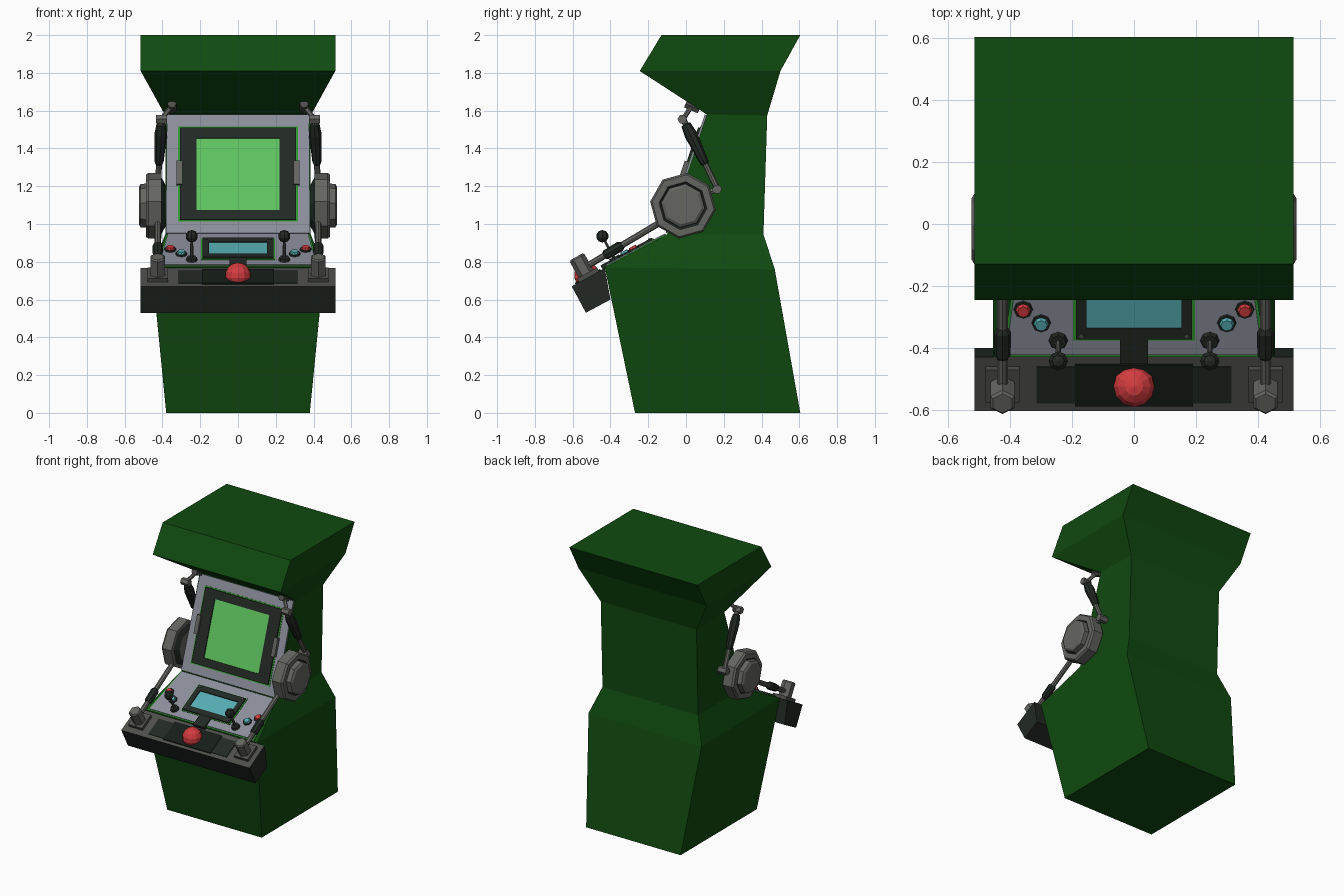
import bpy, bmesh, math
from mathutils import Vector

if "Cube" in bpy.data.objects:
    bpy.data.objects.remove(bpy.data.objects["Cube"])


def material(name, rgb):
    m = bpy.data.materials.new(name)
    m.diffuse_color = (*rgb, 1)
    m.use_nodes = True
    m.node_tree.nodes["Principled BSDF"].inputs["Base Color"].default_value = m.diffuse_color
    return m


GREEN = material("cabinet green", (0.005, 0.068, 0.005))
LAVENDER = material("panel lavender grey", (0.26, 0.27, 0.33))
SCREEN = material("screen green", (0.115, 0.56, 0.115))
TRIM = material("trim green", (0.03, 0.32, 0.03))
CYAN = material("display cyan", (0.09, 0.42, 0.45))
RED = material("button red", (0.66, 0.045, 0.05))
GREY = material("metal grey", (0.13, 0.13, 0.12))
STEEL = material("dark steel", (0.075, 0.077, 0.07))
DARK = material("dark plastic", (0.016, 0.022, 0.017))
BLACK = material("near black", (0.008, 0.012, 0.009))


def finish(name, bm, mats, mirror=False):
    bmesh.ops.recalc_face_normals(bm, faces=bm.faces)
    mesh = bpy.data.meshes.new(name)
    bm.to_mesh(mesh)
    bm.free()
    for m in mats:
        mesh.materials.append(m)
    ob = bpy.data.objects.new(name, mesh)
    bpy.context.collection.objects.link(ob)
    if mirror:
        ob.modifiers.new("Mirror", 'MIRROR').use_mirror_merge = False
    return ob


def loft(name, rings, mats, slots=None, mirror=False):
    """Skin closed rings; slots gives the material per band, last one the end cap."""
    bm = bmesh.new()
    vs = [[bm.verts.new(p) for p in r] for r in rings]
    n = len(vs[0])
    slots = slots or [0] * len(rings)
    bm.faces.new(vs[0])
    for k in range(len(vs) - 1):
        for i in range(n):
            j = (i + 1) % n
            f = bm.faces.new((vs[k][i], vs[k][j], vs[k + 1][j], vs[k + 1][i]))
            f.material_index = slots[k]
    bm.faces.new(vs[-1]).material_index = slots[-1]
    return finish(name, bm, mats, mirror)


def spin(name, p, q, steps, n, mats, slots=None, mirror=True, phase=0.0):
    """Turned part along p->q; steps are (fraction, radius)."""
    p, q = Vector(p), Vector(q)
    ax = (q - p).normalized()
    e2 = Vector((0, 0, 1))
    e2 = (e2 - ax * e2.dot(ax)).normalized()
    e1 = e2.cross(ax)
    rings = []
    for t, r in steps:
        c = p.lerp(q, t)
        rings.append([c + r * (math.cos(a) * e1 + math.sin(a) * e2)
                      for a in (phase + i * math.tau / n for i in range(n))])
    return loft(name, rings, mats, slots, mirror)


def ball(name, c, r, mat, mirror=False, n=10):
    bm = bmesh.new()
    bmesh.ops.create_uvsphere(bm, u_segments=n, v_segments=n // 2 + 1, radius=r)
    bmesh.ops.translate(bm, verts=bm.verts, vec=c)
    return finish(name, bm, [mat], mirror)


def slope(y0, z0, y1, z1):
    """Sloped frame: u across, v up the slope, w out of the surface."""
    d = Vector((0, y1 - y0, z1 - z0)).normalized()
    nrm = Vector((0, -d.z, d.y))
    return lambda u, v, w: Vector((u, y0, z0)) + d * v + nrm * w


desk = slope(-0.43, 0.77, -0.10, 0.945)
face = slope(-0.10, 0.945, 0.11, 1.58)
tray = slope(-0.605, 0.67, -0.43, 0.767)


def rect(fr, u0, u1, v0, v1, w):
    return [fr(u0, v0, w), fr(u1, v0, w), fr(u1, v1, w), fr(u0, v1, w)]


def plate(name, fr, u0, u1, v0, v1, w0, w1, mat, mirror=False):
    return loft(name, [rect(fr, u0, u1, v0, v1, w0), rect(fr, u0, u1, v0, v1, w1)], [mat], mirror=mirror)


def trapezoid(name, fr, ua, ub, v0, v1, w0, w1, mat):
    rings = [[fr(-ua, v0, w), fr(ua, v0, w), fr(ub, v1, w), fr(-ub, v1, w)] for w in (w0, w1)]
    return loft(name, rings, [mat])


def display(name, fr, outer, inner, top, depth, mats):
    """Raised frame with a recessed screen; outer and inner are (half width, v0, v1)."""
    rings = [rect(fr, -u, u, a, b, w) for (u, a, b), w in
             ((outer, 0), (outer, top), (inner, top), (inner, top - depth))]
    return loft(name, rings, mats, [0, 0, 0, 1])


# Cabinet: half width, front y, front z, back y, back z
rows = [(0.38, -0.27, 0, 0.605, 0), (0.455, -0.43, 0.77, 0.47, 0.76),
        (0.385, -0.10, 0.945, 0.41, 0.945), (0.385, 0.11, 1.58, 0.43, 1.575),
        (0.515, -0.245, 1.81, 0.50, 1.81), (0.515, -0.13, 2.0, 0.605, 2.0)]
loft("cabinet", [[(-w, yf, zf), (w, yf, zf), (w, yb, zb), (-w, yb, zb)]
                 for w, yf, zf, yb, zb in rows], [GREEN])

# Main screen
trapezoid("screen_panel", face, 0.382, 0.376, 0.005, 0.665, -0.005, 0.010, LAVENDER)
plate("screen_trim", face, -0.318, 0.318, 0.068, 0.598, 0, 0.013, TRIM)
display("main_screen", face, (0.308, 0.076, 0.59), (0.22, 0.13, 0.53), 0.022, 0.007, [DARK, SCREEN])
plate("screen_clip", face, 0.295, 0.325, 0.27, 0.40, 0.005, 0.034, GREY, True)

# Control desk
trapezoid("control_trim", desk, 0.425, 0.38, 0.003, 0.368, -0.005, 0.005, TRIM)
trapezoid("control_panel", desk, 0.415, 0.372, 0.012, 0.365, -0.005, 0.010, LAVENDER)
plate("small_display_trim", desk, -0.197, 0.197, 0.068, 0.302, 0, 0.013, TRIM)
display("small_display", desk, (0.188, 0.075, 0.295), (0.153, 0.115, 0.252), 0.022, 0.007, [DARK, CYAN])
plate("display_tab", desk, -0.045, 0.045, -0.015, 0.08, -0.005, 0.020, DARK)
for v in (0.09, 0.28):
    spin("frame_screw", desk(0.17, v, 0.02), desk(0.17, v, 0.026), [(0, 0.008), (1, 0.008)], 6, [STEEL])
for name, u, v, mat in (("red_button", 0.358, 0.18, RED), ("cyan_button", 0.30, 0.13, CYAN)):
    spin(name, desk(u, v, 0.005), desk(u, v, 0.030),
         [(0, 0.032), (0.55, 0.030), (0.55, 0.024), (1, 0.019)], 8, [DARK, mat], [0, 0, 1, 1])

# Joysticks
spin("joystick_base", desk(0.245, 0.066, 0.005), desk(0.245, 0.066, 0.026), [(0, 0.033), (1, 0.026)], 8, [DARK])
spin("joystick_stem", desk(0.245, 0.066, 0.02), desk(0.245, 0.066, 0.14), [(0, 0.010), (1, 0.007)], 6, [STEEL])
ball("joystick_knob", desk(0.245, 0.066, 0.152), 0.033, DARK, True, 8)

# Front tray
prof = [(-0.605, 0.67), (-0.53, 0.53), (-0.40, 0.60), (-0.43, 0.767)]
box = loft("front_tray", [[(x, y, z) for y, z in prof] for x in (-0.515, 0.515)], [DARK, STEEL])
for f in box.data.polygons:
    if f.normal.z > 0.5:
        f.material_index = 1
plate("tray_side_inset", tray, 0.18, 0.315, 0.03, 0.165, -0.005, 0.004, DARK, True)
plate("tray_centre_inset", tray, -0.19, 0.19, 0.022, 0.175, -0.005, 0.008, BLACK)
ball("trackball", tray(0, 0.098, 0.012), 0.068, RED, n=12)

# Lever posts on the tray
plate("post_base", tray, 0.37, 0.48, 0.045, 0.165, -0.005, 0.022, STEEL, True)
spin("post", tray(0.425, 0.098, 0.01), tray(0.425, 0.098, 0.125),
     [(0, 0.044), (0.92, 0.044), (1, 0.036)], 6, [GREY], phase=math.pi / 6)

# Lower arms
lo, hi = (0.425, -0.545, 0.765), (0.425, -0.10, 1.03)
spin("lower_arm", lo, hi, [(0, 0.017), (1, 0.017)], 8, [GREY])
spin("lower_arm_sleeve", lo, hi,
     [(0.25, 0.018), (0.27, 0.026), (0.44, 0.028), (0.47, 0.018)], 8, [DARK])

# Side wheels
wheel = [(0.383, 0.11), (0.405, 0.15), (0.405, 0.175), (0.475, 0.175), (0.488, 0.165),
         (0.488, 0.128), (0.480, 0.118), (0.515, 0.116), (0.525, 0.10)]
spin("side_wheel", (0, -0.016, 1.097), (1, -0.016, 1.097), wheel, 8, [GREY, DARK],
     [1, 0, 0, 0, 0, 1, 0, 0, 0], phase=math.radians(38))

# Upper arms
elbow, wrist, mount = (0.425, 0.165, 1.19), (0.405, -0.015, 1.555), (0.35, 0.03, 1.625)
spin("elbow_joint", (0.375, 0.165, 1.185), (0.45, 0.165, 1.185), [(0, 0.026), (1, 0.026)], 6, [GREY])
spin("elbow_link", (0.43, 0.06, 1.14), (0.43, 0.165, 1.185), [(0, 0.016), (1, 0.016)], 6, [GREY])
spin("upper_arm", elbow, wrist, [(0, 0.016), (1, 0.016)], 8, [GREY])
spin("upper_arm_grip", elbow, wrist,
     [(0.34, 0.017), (0.38, 0.024), (0.78, 0.034), (0.92, 0.026), (0.93, 0.016)], 8, [DARK])
spin("wrist_joint", (0.375, -0.02, 1.555), (0.435, -0.02, 1.555), [(0, 0.025), (1, 0.025)], 6, [GREY])
spin("mount_link", wrist, mount, [(0, 0.013), (1, 0.013)], 6, [GREY])
spin("mount_joint", (0.35, -0.002, 1.637), (0.35, 0.07, 1.605), [(0, 0.024), (1, 0.024)], 6, [STEEL])
